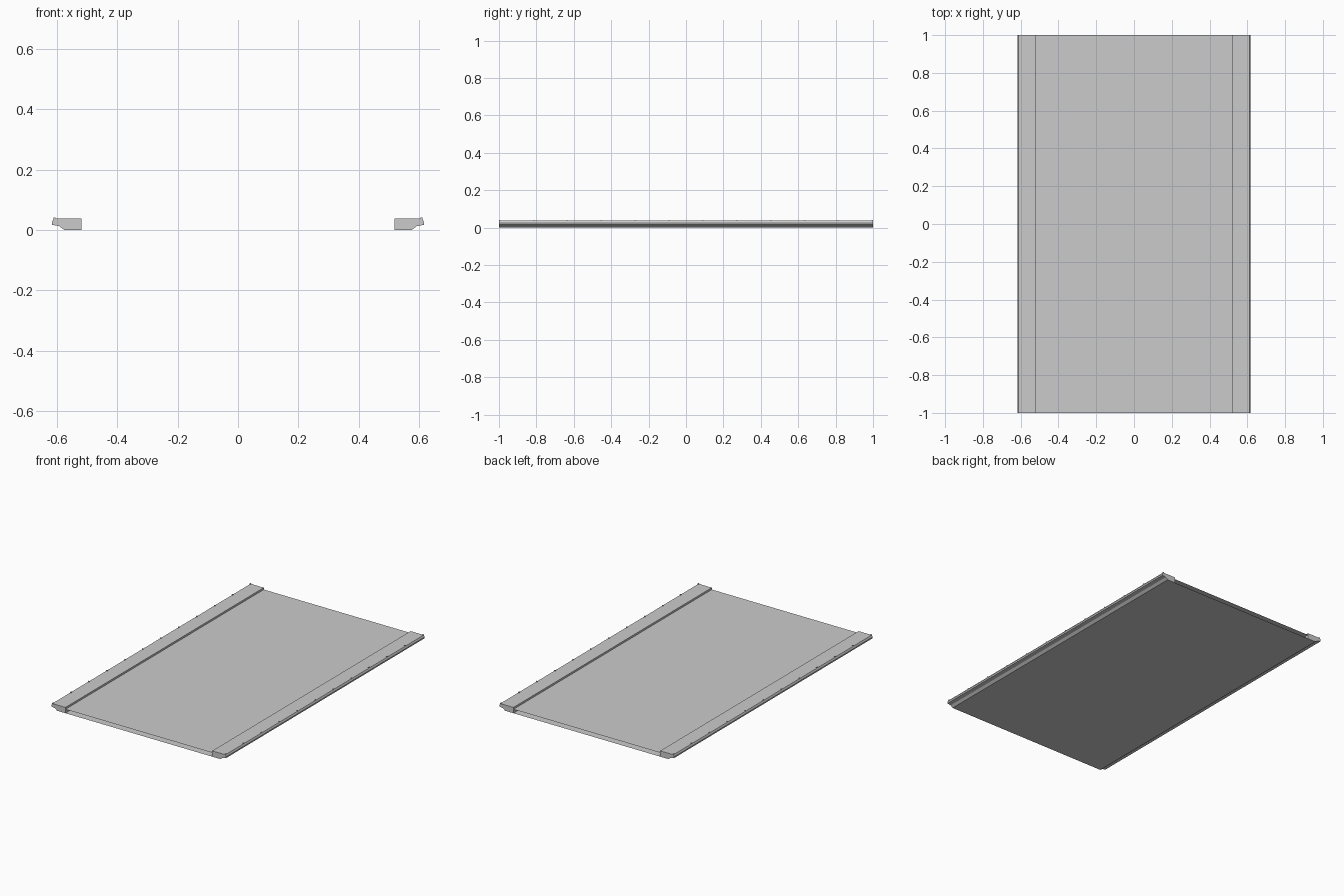
import bpy

if "Cube" in bpy.data.objects:
    bpy.data.objects.remove(bpy.data.objects["Cube"])

HALF = 1.0      # half length along y
INNER = 0.518   # x where kerb meets roadway


def make(name, verts, faces):
    me = bpy.data.meshes.new(name)
    me.from_pydata(verts, [], faces)
    me.update()
    ob = bpy.data.objects.new(name, me)
    bpy.context.collection.objects.link(ob)
    return ob


def sheet(name, z, up):
    v = [(-INNER, -HALF, z), (INNER, -HALF, z), (INNER, HALF, z), (-INNER, HALF, z)]
    return make(name, v, [(0, 1, 2, 3) if up else (3, 2, 1, 0)])


def mirror_x(ob):
    m = ob.modifiers.new("mirror", 'MIRROR')
    m.use_axis[0] = True


# road surface and underside, open at both ends
sheet("road_surface", 0.025, True)
sheet("underside", 0.0, False)

# kerb profile swept along y
prof = [(INNER, 0.0), (0.576, 0.0), (0.592, 0.012), (0.616, 0.017),
        (0.617, 0.026), (0.611, 0.037), (INNER, 0.037)]
n = len(prof)
verts = [(x, y, z) for y in (-HALF, HALF) for x, z in prof]
faces = [tuple(range(n)), tuple(range(2 * n - 1, n - 1, -1))]
faces += [(i, i + n, (i + 1) % n + n, (i + 1) % n) for i in range(n)]
mirror_x(make("kerb", verts, faces))

# small anchor studs along the kerb's outer top edge
sv, sf = [], []
for i in range(12):
    y = (HALF - 0.004) * (-1 + 2 * i / 11)
    b = len(sv)
    sv += [(x, y + d, z) for z in (0.036, 0.041)
           for x, d in ((0.605, -0.004), (0.612, -0.004), (0.612, 0.004), (0.605, 0.004))]
    sf += [(b + 4, b + 5, b + 6, b + 7)]
    sf += [(b + k, b + (k + 1) % 4, b + (k + 1) % 4 + 4, b + k + 4) for k in range(4)]
mirror_x(make("kerb_studs", sv, sf))
